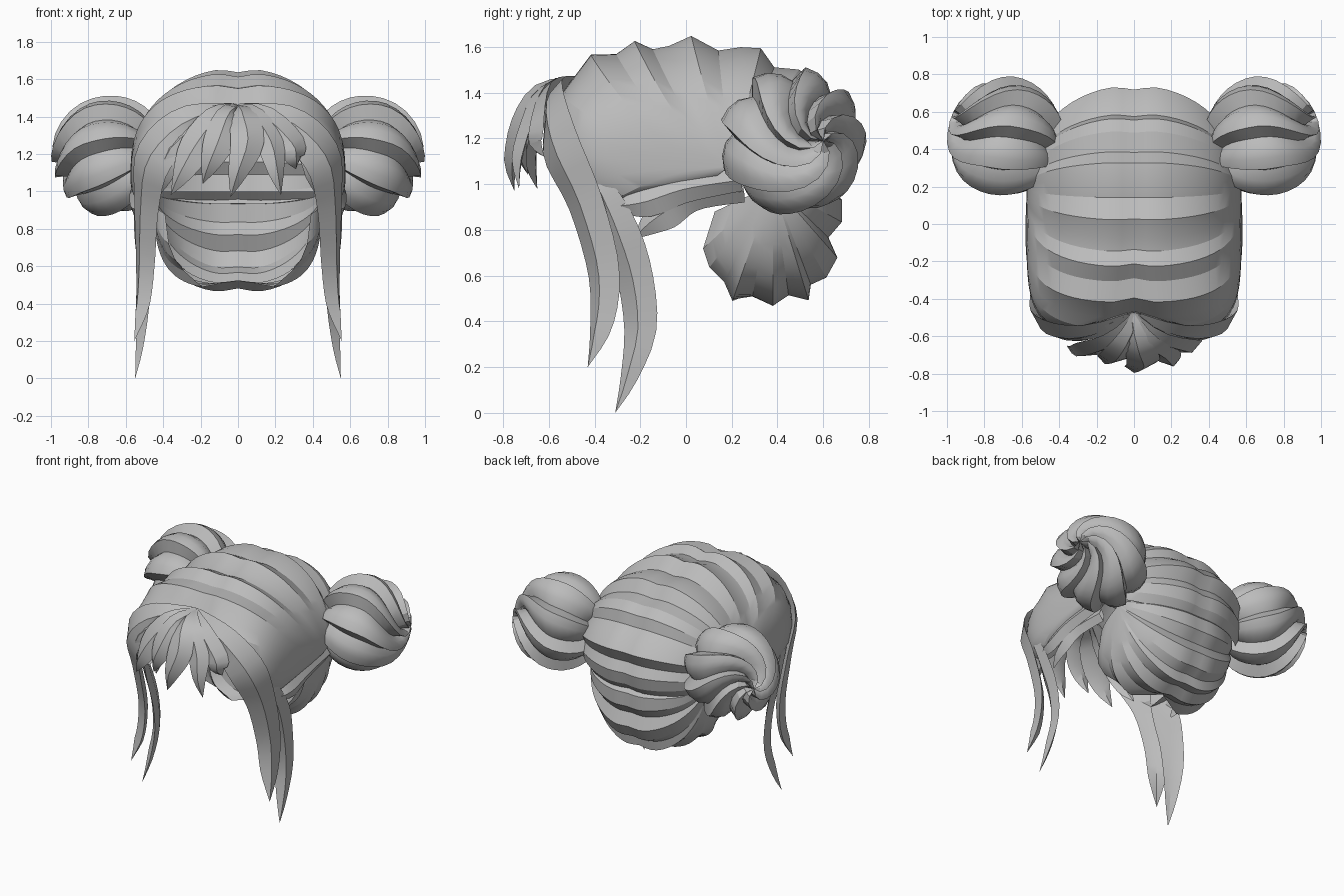
import bpy, bmesh, math
from mathutils import Vector

if "Cube" in bpy.data.objects:
    bpy.data.objects.remove(bpy.data.objects["Cube"])

hair = bpy.data.materials.new("grey_hair")
hair.diffuse_color = (0.5, 0.5, 0.5, 1)
hair.use_nodes = True
hair.node_tree.nodes["Principled BSDF"].inputs["Base Color"].default_value = hair.diffuse_color


def grid(name, rows, mirror=True, wrap=False, angle=32):
    """Skin a list of equally long point rows into one object."""
    bm = bmesh.new()
    vs = [[bm.verts.new(p) for p in r] for r in rows]
    n = len(rows[0])
    for a, b in zip(vs, vs[1:]):
        for j in range(n if wrap else n - 1):
            k = (j + 1) % n
            bm.faces.new((a[j], a[k], b[k], b[j]))
    bmesh.ops.remove_doubles(bm, verts=bm.verts, dist=0.0005)
    me = bpy.data.meshes.new(name)
    bm.to_mesh(me)
    bm.free()
    me.materials.append(hair)
    me.shade_smooth()
    me.set_sharp_from_angle(angle=math.radians(angle))
    ob = bpy.data.objects.new(name, me)
    bpy.context.collection.objects.link(ob)
    if mirror:
        ob.modifiers.new("mirror", 'MIRROR').merge_threshold = 0.002
    return ob


def spline(pts, t):
    """Catmull-Rom value at t in 0..1 for tuples of any length."""
    f = t * (len(pts) - 1)
    i = min(int(f), len(pts) - 2)
    u = f - i
    g = lambda k: pts[max(0, min(len(pts) - 1, k))]
    return [0.5 * (2 * b + (c - a) * u + (2 * a - 5 * b + 4 * c - d) * u * u
                   + (3 * b - a - 3 * c + d) * u ** 3)
            for a, b, c, d in zip(g(i - 1), g(i), g(i + 1), g(i + 2))]


def strand(name, pts, thick=0.035, mirror=True, steps=14):
    """Tapered lock with a ridged section; pts are (x, y, z, width)."""
    rows = []
    for i in range(steps + 1):
        t = i / steps
        q = spline(pts, t)
        p, w = Vector(q[:3]), max(q[3], 0)
        tan = (Vector(spline(pts, min(1, t + .02))[:3])
               - Vector(spline(pts, max(0, t - .02))[:3])).normalized()
        out = Vector((p.x, p.y, 0))
        out = (out - tan * out.dot(tan)).normalized()
        side = tan.cross(out)
        h = thick * min(1, w / 0.1)
        rows.append([p - side * w / 2, p + out * h, p + side * w / 2, p - out * h * .5])
    return grid(name, rows, mirror, True)


def mix(a, b, t):
    return a + (b - a) * max(0, min(1, t))


def melon(name, outline, pole, power, bend, angle):
    """Half shell of bands running from the centre line to a side pole.
    outline: (y, z, opening angle); power, bend: functions of y."""
    px, py, pz = pole
    rows = []
    for y, z, a0 in outline:
        p, q = power(y), bend(y)
        row = []
        for j in range(17):
            a = math.radians(a0 + (90 - a0) * j / 16)
            x = px * math.sin(a) ** p
            c = max(0, math.cos(a))
            dip = 1 - .04 * math.exp(-(x / .07) ** 2)
            row.append((x, py + (y - py) * c ** (p * q) * dip, pz + (z - pz) * c ** p * dip))
        rows.append(row)
    return grid(name, rows, angle=angle)


# Scalp: ridged bands swept from bun to bun
scalp = [(.02, .92, 50), (-.2, .86, 48), (-.45, .84, 46), (-.58, .98, 44),
         (-.63, 1.15, 41), (-.61, 1.30, 30), (-.56, 1.40, 14), (-.5, 1.46, 0),
         (-.42, 1.57, 0), (-.31, 1.575, 0), (-.23, 1.635, 0), (-.15, 1.60, 0),
         (-.08, 1.615, 0), (.02, 1.66, 0), (.14, 1.595, 0), (.24, 1.61, 0),
         (.33, 1.605, 0), (.39, 1.52, 0), (.5, 1.51, 0), (.57, 1.46, 0),
         (.59, 1.38, 0), (.67, 1.33, 0), (.74, 1.25, 0), (.69, 1.16, 0),
         (.73, 1.09, 0), (.71, 1.0, 0), (.65, .93, 0)]
melon("scalp_bands", scalp, (.575, .2, 1.08), lambda y: mix(.65, .95, (y + .55) / .45),
      lambda y: mix(.5, 1, (y + .4) / .7), 20)

# Nape: lower bands tucked under the buns, open towards the face
nape = [(.62, 1.0, 0), (.69, .93, 0), (.69, .83, 0), (.63, .76, 0), (.67, .67, 0),
        (.62, .58, 0), (.55, .55, 0), (.54, .48, 0), (.45, .505, 0), (.38, .46, 0),
        (.29, .505, 0), (.2, .48, 14), (.15, .54, 28), (.06, .58, 38), (.0, .65, 46),
        (.04, .84, 52)]
melon("nape_locks", nape, (.45, .38, 1.0), lambda y: mix(.6, 1.0, (y - .25) / .35),
      lambda y: 1, 16)

# Buns: balls of stepped locks gathered along a slanted axis, twisted at the tip
axis = Vector((.87, .42, .0)).normalized()
e1 = axis.cross(Vector((0, 0, 1))).normalized()
e2 = axis.cross(e1)
rise = (0, .55, .85, 1)
lobes = 8
rows = []
for i in range(19):
    b = math.radians(-90 + 10 * i)
    row = []
    for j in range(lobes * 4):
        az = j / (lobes * 4) * math.tau + .3 * b + .6 * max(0, b) ** 2
        rad = .262 + .066 * rise[j % 4]
        q = (e1 * math.cos(az) + e2 * math.sin(az)) * math.cos(b) + axis * math.sin(b) * .95
        row.append(Vector((.685, .465, 1.19)) + q * rad)
    rows.append(row)
grid("bun", rows, wrap=True, angle=28)

# Long face-framing locks
strand("front_lock", [(.03, -.48, 1.455, .04), (.28, -.57, 1.36, .2), (.455, -.55, 1.17, .25),
                      (.49, -.44, .92, .2), (.495, -.36, .62, .17), (.51, -.37, .38, .12),
                      (.555, -.43, .2, 0)], .04, steps=22)
strand("rear_lock", [(.5, -.42, 1.08, .02), (.51, -.35, .95, .13), (.515, -.28, .78, .18),
                     (.505, -.22, .58, .17), (.505, -.2, .36, .15), (.525, -.25, .15, .08),
                     (.55, -.31, 0, 0)], .03, steps=18)

# Wisps below the ears
strand("ear_wisp", [(.54, .24, 1.02, .1), (.55, .0, .98, .12), (.545, -.18, .92, .13),
                    (.52, -.33, .9, .02)], .03)
strand("low_wisp", [(.48, .25, .97, .1), (.51, .04, .94, .11), (.52, -.1, .87, .15),
                    (.5, -.22, .77, .02)], .03)

# Fringe: fan from the parting; (mid x, y, z), (tip x, y, z), width
fringe = [((.05, -.73, 1.27), (-.04, -.75, .97), .18),
          ((.17, -.69, 1.26), (.23, -.73, .98), .15),
          ((.28, -.65, 1.25), (.31, -.62, 1.12), .17),
          ((.37, -.58, 1.22), (.42, -.5, .98), .15),
          ((-.10, -.70, 1.27), (-.19, -.69, 1.04), .17),
          ((-.22, -.66, 1.24), (-.36, -.65, .98), .19),
          ((-.35, -.59, 1.22), (-.42, -.5, .98), .17)]
for n, (m, tip, w) in enumerate(fringe):
    start = Vector((0, -.47, 1.45))
    bulge = start.lerp(Vector(m), .5) + Vector((0, -.04, .045))
    end = Vector(m).lerp(Vector(tip), .55) + Vector((0, -.02, 0))
    strand("fringe_%d" % (n + 1),
           [(*start, .04), (*bulge, w * .8), (*m, w), (*end, w * .6), (*tip, 0)],
           .035, False, steps=12)
